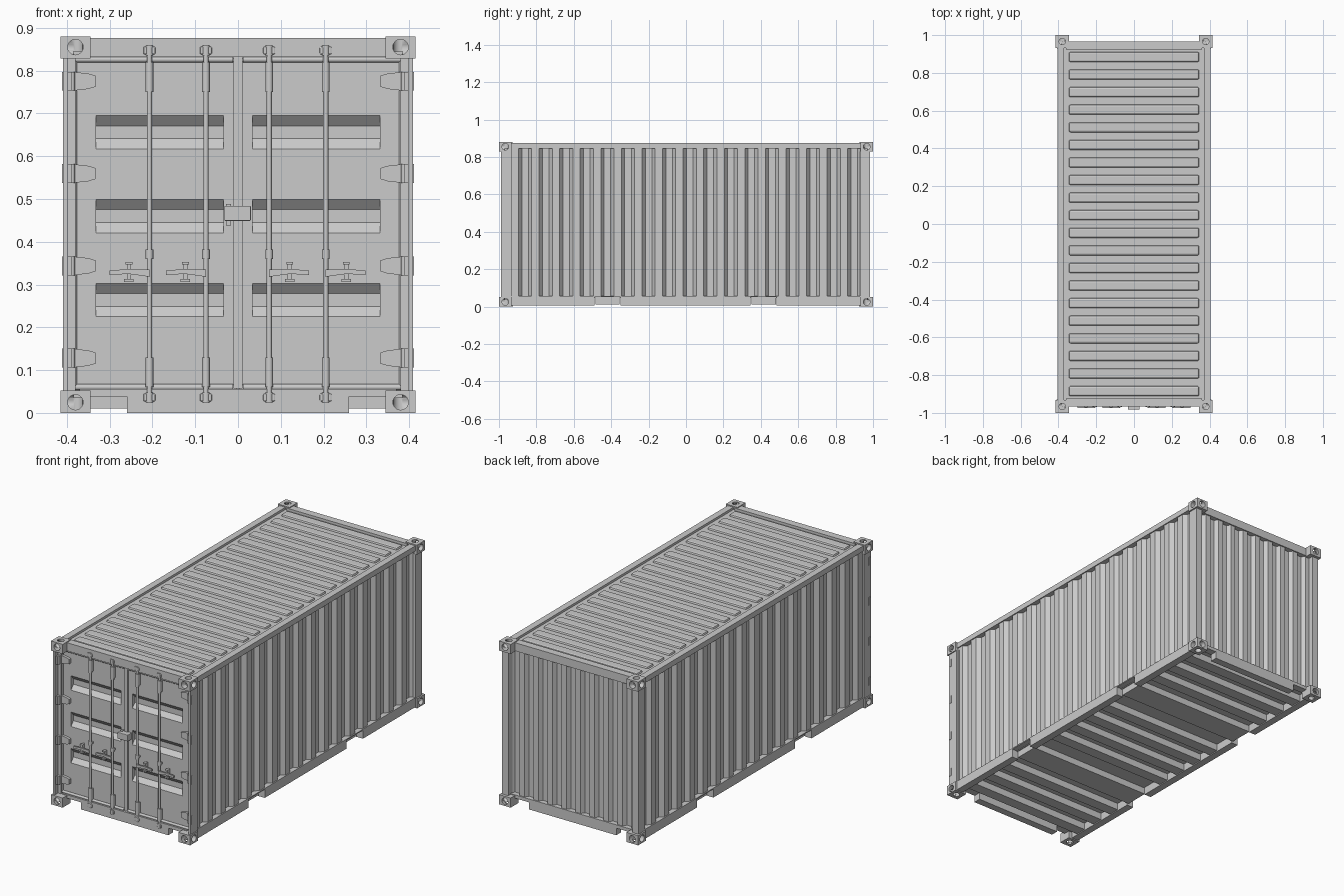
import bpy, bmesh, math
from mathutils import Matrix

if "Cube" in bpy.data.objects:
    bpy.data.objects.remove(bpy.data.objects["Cube"])

MID = 0.44  # half height, used as the mirror plane in z


def prism(name, pts, axis, a, b, mirror="", bevel=0):
    """Extrude a 2D outline along an axis, then mirror it across the centre planes."""
    bm = bmesh.new()
    place = {"x": lambda u, v, w: (w, u, v),
             "y": lambda u, v, w: (u, w, v),
             "z": lambda u, v, w: (u, v, w)}[axis]
    low = [bm.verts.new(place(u, v, a)) for u, v in pts]
    high = [bm.verts.new(place(u, v, b)) for u, v in pts]
    bm.faces.new(low)
    bm.faces.new(high[::-1])
    for i in range(len(pts)):
        j = (i + 1) % len(pts)
        bm.faces.new((low[i], low[j], high[j], high[i]))
    return finish(name, bm, mirror, bevel)


def finish(name, bm, mirror="", bevel=0):
    bmesh.ops.recalc_face_normals(bm, faces=bm.faces)
    bmesh.ops.translate(bm, verts=bm.verts, vec=(0, 0, -MID))
    mesh = bpy.data.meshes.new(name)
    bm.to_mesh(mesh)
    bm.free()
    ob = bpy.data.objects.new(name, mesh)
    bpy.context.collection.objects.link(ob)
    ob.location.z = MID
    if bevel:
        m = ob.modifiers.new("bevel", "BEVEL")
        m.width, m.segments = bevel, 2
    if mirror:
        add_mirror(ob, mirror)
    return ob


def add_mirror(ob, axes):
    m = ob.modifiers.new("mirror", "MIRROR")
    m.use_axis = [c in axes for c in "xyz"]
    m.use_mirror_merge = False


def box(name, x0, x1, y0, y1, z0, z1, mirror="", bevel=0):
    return prism(name, [(x0, y0), (x1, y0), (x1, y1), (x0, y1)], "z", z0, z1, mirror, bevel)


def rod(name, axis, c, r, a, b, mirror="", n=12):
    """Cylinder along an axis, centred on c in the other two coordinates."""
    pts = [(c[0] + r * math.cos(2 * math.pi * i / n),
            c[1] + r * math.sin(2 * math.pi * i / n)) for i in range(n)]
    ob = prism(name, pts, axis, a, b, mirror)
    for p in ob.data.polygons:
        p.use_smooth = len(p.vertices) == 4
    return ob


def corrugation(start, end, count, outer, inner):
    """(position, depth) points of a trapezoid wave."""
    p = (end - start) / count
    pts = []
    for i in range(count):
        s = start + i * p
        pts += [(s, outer), (s + 0.36 * p, outer), (s + 0.52 * p, inner), (s + 0.84 * p, inner)]
    return pts + [(end, outer)]


# corner castings with an opening on each outer face
casting = box("corner_castings", 0.345, 0.415, 0.932, 1.0, 0.828, 0.88)
cutters = [rod("cutter_x", "x", (0.966, 0.855), 0.018, 0.385, 0.45, n=20),
           rod("cutter_y", "y", (0.380, 0.855), 0.018, 0.970, 1.05, n=20),
           rod("cutter_z", "z", (0.380, 0.966), 0.017, 0.845, 0.95, n=20)]
for c in cutters:
    m = casting.modifiers.new("hole", "BOOLEAN")
    m.operation, m.object, m.solver = "DIFFERENCE", c, "EXACT"
    c.hide_render = True
    c.hide_viewport = True
    c.hide_set(True)
add_mirror(casting, "xyz")

# corrugated side walls and end wall
side = [(x, y) for y, x in corrugation(-0.935, 0.935, 17, 0.399, 0.378)]
prism("side_walls", side + [(0.36, 0.935), (0.36, -0.935)], "z", 0.05, 0.85, "x")
back = corrugation(-0.375, 0.375, 9, 0.958, 0.938)
prism("back_wall", back + [(0.375, 0.92), (-0.375, 0.92)], "z", 0.05, 0.85)

# corner posts
box("back_posts", 0.37, 0.407, 0.93, 0.985, 0.05, 0.83, "x")
box("front_posts", 0.397, 0.409, -0.99, -0.93, 0.05, 0.83, "x")
box("front_post_inner", 0.38, 0.4, -0.965, -0.92, 0.05, 0.83, "x")

# top rails, headers and roof
box("top_side_rails", 0.37, 0.405, -0.94, 0.94, 0.845, 0.874, "x")
box("top_headers", -0.36, 0.36, 0.925, 0.965, 0.832, 0.876, "y")
box("roof_panel", -0.38, 0.38, -0.94, 0.94, 0.845, 0.862)
rib = box("roof_ribs", -0.345, 0.345, -0.911, -0.858, 0.85, 0.873, bevel=0.009)
arr = rib.modifiers.new("array", "ARRAY")
arr.count = 20
arr.use_relative_offset = False
arr.use_constant_offset = True
arr.constant_offset_displace = (0, 0.0931, 0)

# bottom side rails, notched for the fork pockets
pockets = (-0.49, -0.35), (0.345, 0.485)
spans = (-0.94, -0.49), (-0.35, 0.345), (0.485, 0.94)
for i, (y0, y1) in enumerate(spans):
    box(f"bottom_rail_{i}", 0.365, 0.405, y0, y1, 0.005, 0.056, "x")
for i, (y0, y1) in enumerate(pockets):
    box(f"pocket_top_{i}", 0.365, 0.405, y0, y1, 0.05, 0.056, "x")
    box(f"pocket_tunnel_{i}", -0.37, 0.37, y0 + 0.005, y1 - 0.005, 0.012, 0.05)

# end sills with lowered centre part
box("sill_upper", -0.37, 0.37, 0.925, 0.965, 0.038, 0.056, "y")
box("sill_lower", -0.26, 0.26, 0.925, 0.965, 0.0, 0.04, "y")

# floor and cross members
box("floor", -0.375, 0.375, -0.93, 0.93, 0.047, 0.057)
for i in range(14):
    y = -0.86 + i * 1.72 / 13
    if not any(a - 0.02 < y < b + 0.02 for a, b in pockets):
        box(f"cross_member_{i}", -0.37, 0.37, y - 0.03, y + 0.03, 0.01, 0.05)

# doors: grooved middle plus flat margins
F, B, D = -0.948, -0.91, -0.927
outline = [(B, 0.055), (F, 0.055)]
for z in (0.225, 0.421, 0.617):
    outline += [(F, z), (D, z + 0.024), (D, z + 0.054), (F, z + 0.078)]
outline += [(F, 0.828), (B, 0.828)]
prism("door_panels", outline, "x", 0.034, 0.332, "x")
box("door_outer_margin", 0.332, 0.382, F, B, 0.055, 0.828, "x")
box("door_inner_margin", 0.004, 0.034, F, B, 0.055, 0.828, "x")
box("door_centre_seal", -0.01, 0.01, F - 0.006, B, 0.057, 0.832)

# door edge seals
for z in (0.06, 0.826):
    rod("door_edge_seal", "x", (F - 0.002, z), 0.007, 0.012, 0.383, "x")
rod("door_side_seal", "z", (0.383, F - 0.002), 0.007, 0.06, 0.826, "x")

# hinges
for i in range(4):
    z = 0.128 + i * 0.2157
    prism(f"hinge_strap_{i}",
          [(0.333, z - 0.013), (0.35, z - 0.018), (0.385, z - 0.022), (0.385, z + 0.022),
           (0.35, z + 0.018), (0.333, z + 0.013)], "y", -0.962, -0.94, "x")
    rod(f"hinge_pin_{i}", "z", (0.388, -0.972), 0.007, z - 0.022, z + 0.022, "x")
    box(f"hinge_lug_{i}", 0.388, 0.411, -0.984, -0.972, z - 0.022, z + 0.022, "x")

# locking bars with cams, guides and handles
Y = -0.962
for i, (x, s) in enumerate(((-0.207, -1), (-0.075, -1), (0.073, 1), (0.205, 1))):
    rod(f"lock_bar_{i}", "z", (x, Y), 0.006, 0.03, 0.855)
    for z in (0.036, 0.847):
        box(f"cam_keeper_{i}", x - 0.014, x + 0.014, Y - 0.006, -0.94, z - 0.009, z + 0.009, bevel=0.003)
        rod(f"cam_end_{i}", "z", (x, Y), 0.009, z - 0.012, z + 0.012)
    for z0, z1 in ((0.06, 0.13), (0.75, 0.82), (0.36, 0.382)):
        rod(f"bar_sleeve_{i}", "z", (x, Y), 0.009, z0, z1)
        box(f"bar_bracket_{i}", x - 0.008, x + 0.008, Y, -0.94, z0 + 0.006, z1 - 0.006)
    prism(f"handle_{i}",
          [(x + s * u, 0.329 + v) for u, v in ((0, -0.011), (0.02, -0.008), (0.05, -0.004),
           (0.093, -0.007), (0.093, 0.004), (0.05, 0.007), (0.02, 0.006), (0, 0.006))],
          "y", -0.974, -0.966)
    c = x + s * 0.048
    box(f"handle_catch_{i}", c - 0.005, c + 0.005, -0.968, -0.94, 0.31, 0.352)
    box(f"handle_catch_foot_{i}", c - 0.011, c + 0.011, -0.972, -0.96, 0.306, 0.313)
    box(f"handle_catch_top_{i}", c - 0.008, c + 0.008, -0.972, -0.96, 0.347, 0.353)

# central lock box
box("lock_box", -0.032, 0.03, -0.982, -0.94, 0.449, 0.484, bevel=0.002)
box("lock_box_tab", -0.028, -0.016, -0.965, -0.94, 0.438, 0.488)
